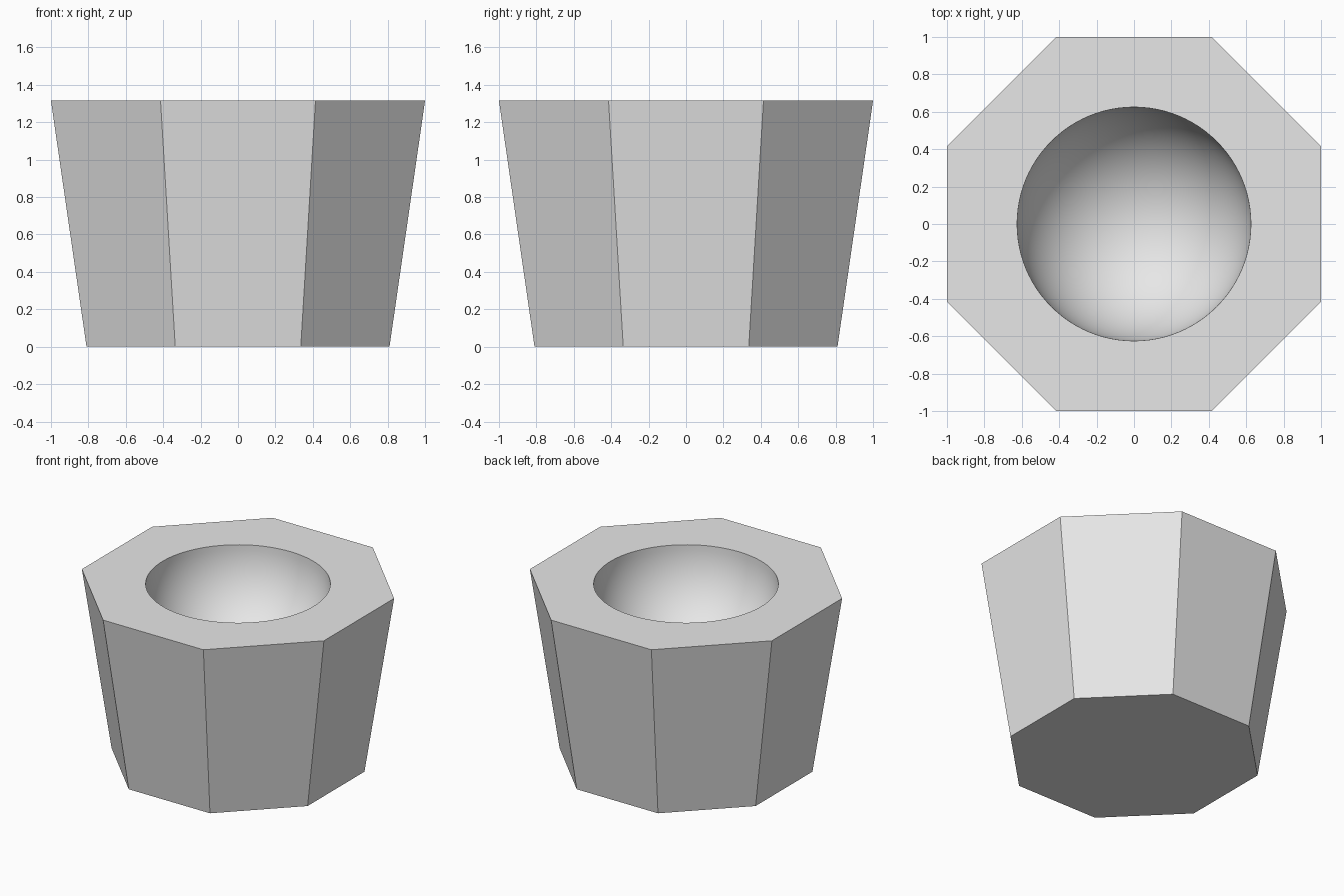
import bpy, bmesh, math
from mathutils import Matrix

if "Cube" in bpy.data.objects:
    bpy.data.objects.remove(bpy.data.objects["Cube"])

HEIGHT = 1.315
TOP_APOTHEM, BASE_APOTHEM = 1.0, 0.81
BOWL_RADIUS = 0.625
SIDES = 8
corner = 1 / math.cos(math.pi / SIDES)   # apothem to corner radius

# Material
grey = bpy.data.materials.new("plain_grey")
grey.use_nodes = True
colour = (0.8, 0.8, 0.8, 1)
grey.diffuse_color = colour
grey.node_tree.nodes["Principled BSDF"].inputs["Base Color"].default_value = colour

bm = bmesh.new()

# Tapered octagonal body, with its top left open
body = bmesh.ops.create_cone(
    bm, cap_ends=True, segments=SIDES, depth=HEIGHT,
    radius1=BASE_APOTHEM * corner, radius2=TOP_APOTHEM * corner,
    matrix=Matrix.Translation((0, 0, HEIGHT / 2)) @ Matrix.Rotation(math.pi / SIDES, 4, "Z"))
bm.normal_update()
bmesh.ops.delete(bm, geom=[f for f in bm.faces if f.normal.z > 0.9], context="FACES_ONLY")

# Hemispherical bowl hanging from the top
bowl = bmesh.ops.create_uvsphere(
    bm, u_segments=96, v_segments=48, radius=BOWL_RADIUS,
    matrix=Matrix.Translation((0, 0, HEIGHT)))
bmesh.ops.delete(bm, geom=[v for v in bowl["verts"] if v.co.z > HEIGHT + 0.001], context="VERTS")

# Flat rim between the octagon and the bowl
bmesh.ops.triangle_fill(
    bm, use_beauty=True, normal=(0, 0, 1),
    edges=[e for e in bm.edges if e.is_boundary])
bmesh.ops.recalc_face_normals(bm, faces=bm.faces)

mesh = bpy.data.meshes.new("octagonal_pot")
bm.to_mesh(mesh)
bm.free()
mesh.materials.append(grey)
pot = bpy.data.objects.new("octagonal_pot", mesh)
bpy.context.collection.objects.link(pot)

# Smooth bowl, crisp facets and rim
bpy.ops.object.select_all(action="DESELECT")
pot.select_set(True)
bpy.context.view_layer.objects.active = pot
bpy.ops.object.shade_smooth_by_angle(angle=math.radians(30))
